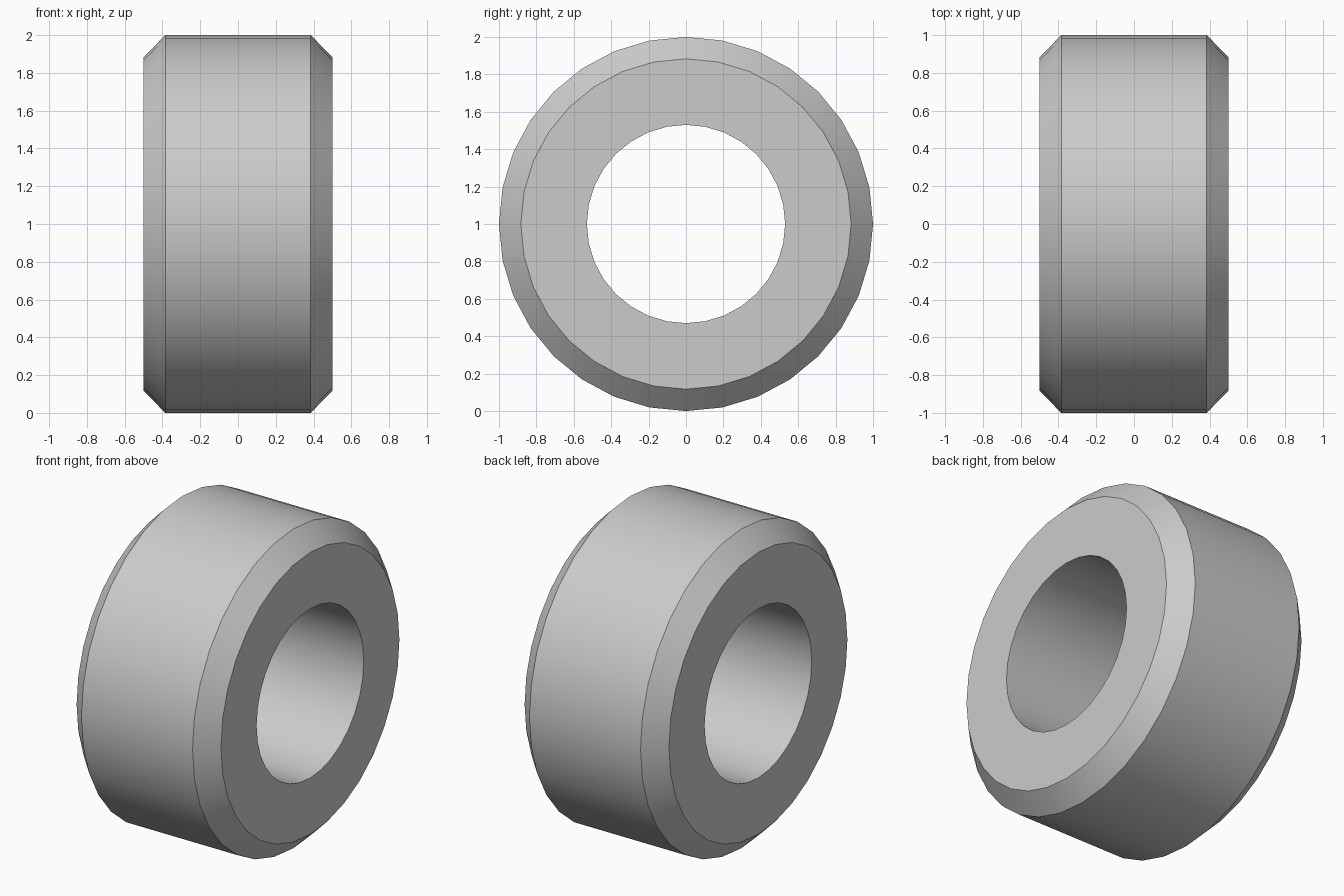
import bpy, bmesh
from math import sin, cos, tau, radians

if "Cube" in bpy.data.objects:
    bpy.data.objects.remove(bpy.data.objects["Cube"])

SIDES = 32

# Ring cross-section as (x, radius): bore, flat end faces, chamfers, outer wall
half = [(0.5, 0.53), (0.5, 0.883), (0.385, 1.0)]
profile = half + [(-x, r) for x, r in reversed(half)]

# Revolve the closed section around the x axis
bm = bmesh.new()
rings = []
for i in range(SIDES):
    a = tau * i / SIDES
    rings.append([bm.verts.new((x, r * sin(a), 1 + r * cos(a))) for x, r in profile])
n = len(profile)
for i in range(SIDES):
    a, b = rings[i], rings[(i + 1) % SIDES]
    for j in range(n):
        k = (j + 1) % n
        bm.faces.new((a[j], a[k], b[k], b[j]))
bmesh.ops.recalc_face_normals(bm, faces=bm.faces)

mesh = bpy.data.meshes.new("chamfered_ring")
bm.to_mesh(mesh)
bm.free()
ring = bpy.data.objects.new("chamfered_ring", mesh)
bpy.context.collection.objects.link(ring)

# Smooth round walls, crisp chamfer edges
bpy.context.view_layer.objects.active = ring
ring.select_set(True)
bpy.ops.object.shade_smooth_by_angle(angle=radians(30))
